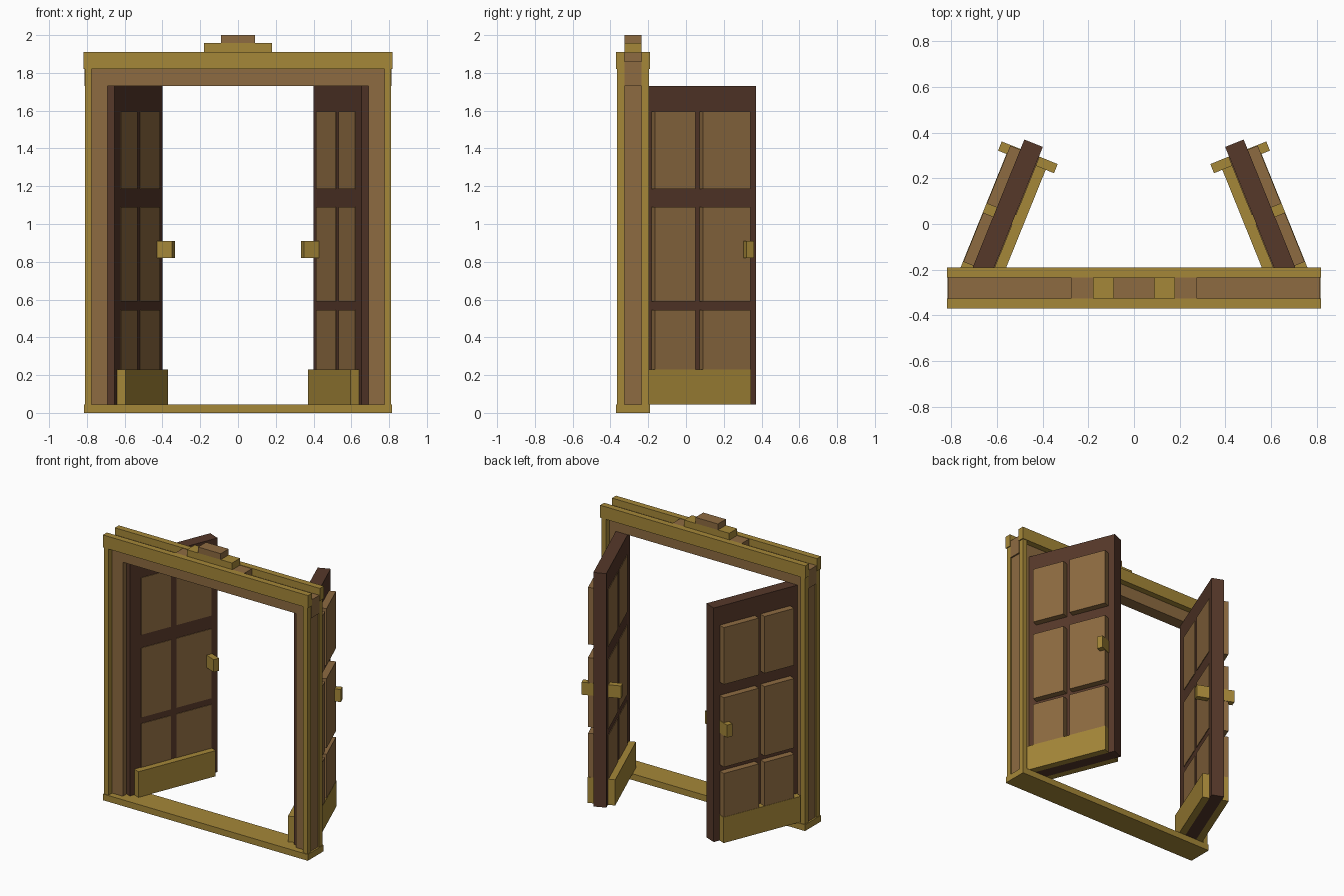
import bpy, math
from mathutils import Matrix

if "Cube" in bpy.data.objects:
    bpy.data.objects.remove(bpy.data.objects["Cube"])


def material(name, rgb):
    m = bpy.data.materials.new(name)
    m.diffuse_color = (*rgb, 1)
    m.use_nodes = True
    m.node_tree.nodes["Principled BSDF"].inputs["Base Color"].default_value = m.diffuse_color
    return m


GOLD = material("old gold", (0.376, 0.242, 0.040))
BROWN = material("mid brown", (0.270, 0.147, 0.053))
DARK = material("dark brown", (0.093, 0.040, 0.023))

FACES = [(0, 1, 3, 2), (4, 6, 7, 5), (0, 4, 5, 1),
         (2, 3, 7, 6), (0, 2, 6, 4), (1, 5, 7, 3)]


def box(name, xs, ys, zs, mat, matrix=None, mirror=False):
    """Box between the given ranges, optionally placed and mirrored in x."""
    mesh = bpy.data.meshes.new(name)
    verts = [(x, y, z) for x in xs for y in ys for z in zs]
    mesh.from_pydata(verts, [], FACES)
    if matrix:
        mesh.transform(matrix)
    if mirror:
        mesh.transform(Matrix.Scale(-1, 4, (1, 0, 0)))
        mesh.flip_normals()
    mesh.materials.append(mat)
    mesh.update()
    obj = bpy.data.objects.new(name, mesh)
    bpy.context.collection.objects.link(obj)
    return obj


CORE = (-0.325, -0.235)

# Threshold, header and stepped crown
box("threshold", (-0.815, 0.815), (-0.37, -0.19), (0, 0.045), GOLD)
box("header_core", (-0.813, 0.813), CORE, (1.73, 1.86), BROWN)
box("crown_base", (-0.275, 0.275), CORE, (1.86, 1.907), BROWN)
box("crown_step", (-0.18, 0.18), CORE, (1.907, 1.957), GOLD)
box("crown_cap", (-0.09, 0.09), CORE, (1.957, 2.0), BROWN)
for side, ys in (("front", (-0.37, -0.325)), ("back", (-0.235, -0.19))):
    box(side + "_header_trim", (-0.817, 0.817), ys, (1.82, 1.91), GOLD)

# Door leaf layout: u runs from hinge to free edge, v is the thickness
WIDTH, HALF, RAISED = 0.683, 0.0435, 0.0905
HINGE = Matrix.Translation((0.695, -0.28, 0)) @ Matrix.Rotation(math.radians(-68), 4, 'Z')


def leaf_box(name, us, vs, zs, mat, mirror):
    # closed leaf lies along -x; its outer face is +v
    box(name, (-us[1], -us[0]), vs, zs, mat, HINGE, mirror)


for mirror, side in ((False, "right"), (True, "left")):
    # Jamb and its edge trims
    box(side + "_jamb", (0.69, 0.802), CORE, (0.045, 1.73), BROWN, mirror=mirror)
    for face, ys in (("front", (-0.365, -0.325)), ("back", (-0.235, -0.195))):
        box(f"{side}_{face}_jamb_trim", (0.775, 0.81), ys, (0.045, 1.82), GOLD, mirror=mirror)
    # Header fascia layers that sit inside the trims
    # Door slab
    leaf_box(side + "_door_slab", (0, WIDTH), (-HALF, HALF), (0.045, 1.73), DARK, mirror)
    # Panels: raised outside, nearly flush inside
    for us in ((0.087, 0.319), (0.362, 0.635)):
        for zs in ((0.2, 0.545), (0.59, 1.09), (1.185, 1.595)):
            leaf_box(side + "_outer_panel", us, (HALF, RAISED), zs, BROWN, mirror)
            leaf_box(side + "_inner_panel", us, (-HALF - 0.004, -HALF), zs, BROWN, mirror)
    # Kick plates and handles on both faces
    for face, s in (("outer", 1), ("inner", -1)):
        leaf_box(f"{side}_{face}_kick_plate", (0.035, 0.637),
                 sorted((s * HALF, s * 0.0925)), (0.045, 0.23), GOLD, mirror)
        leaf_box(f"{side}_{face}_handle", (0.595, 0.638),
                 sorted((s * HALF, s * 0.132)), (0.82, 0.91), GOLD, mirror)
